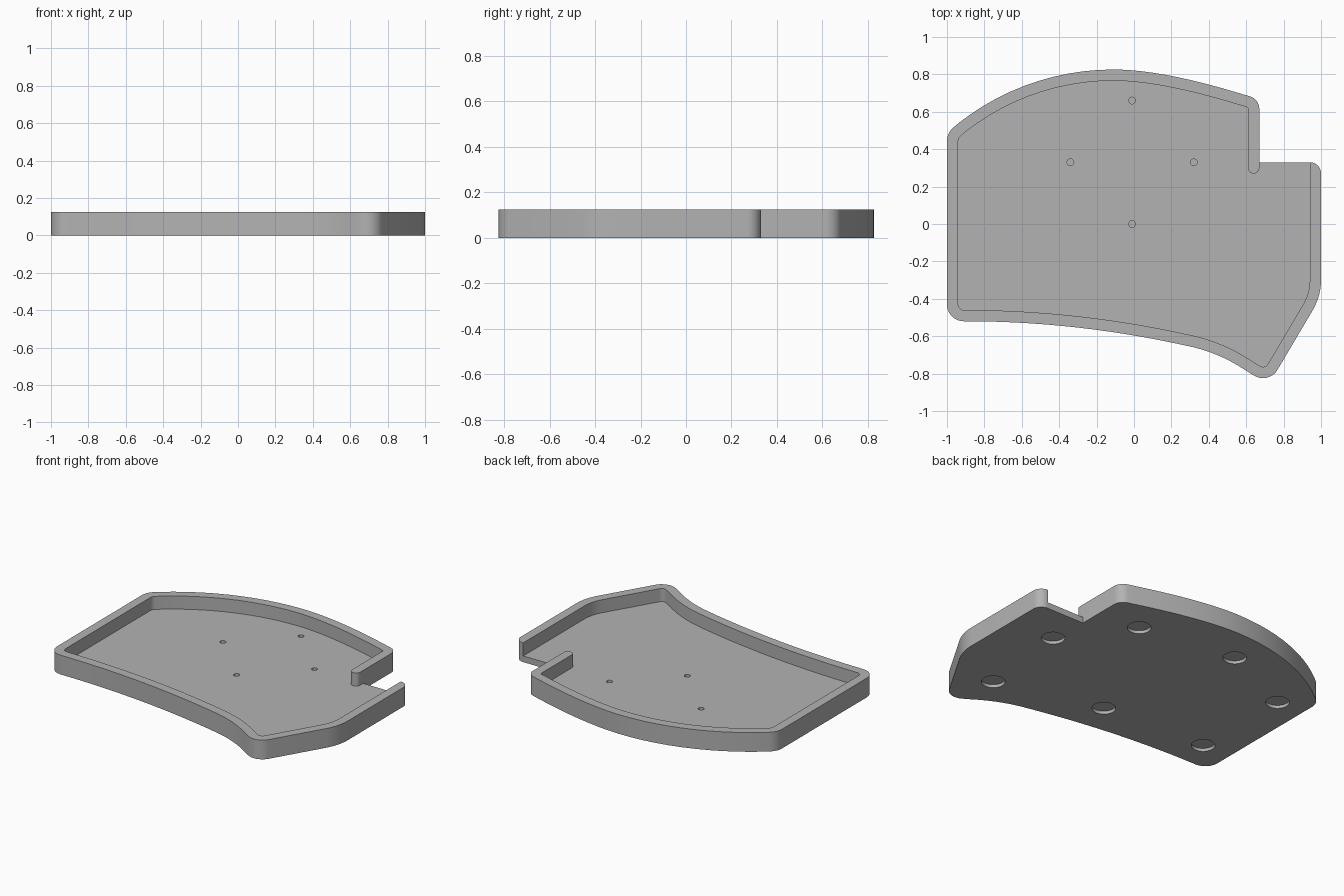
import bpy, bmesh, math
from mathutils import Vector

HEIGHT, FLOOR, WALL = 0.125, 0.04, 0.06

cube = bpy.data.objects.get("Cube")
if cube:
    bpy.data.objects.remove(cube, do_unlink=True)


def bezier(a, c, b, n=14):
    """Points along a quadratic curve, with no corner rounding."""
    a, c, b = Vector(a), Vector(c), Vector(b)
    return [(*(a * (1 - t) ** 2 + c * 2 * t * (1 - t) + b * t * t), 0)
            for t in (i / n for i in range(n + 1))]


def arc(cx, cy, r, start, end, n):
    return [Vector((cx + r * math.cos(t), cy + r * math.sin(t)))
            for t in (start + (end - start) * i / n for i in range(n + 1))]


def rounded(points, n=10):
    """Fillet each inner point (x, y, radius) of an open path."""
    out = [Vector(points[0][:2])]
    for before, point, after in zip(points, points[1:], points[2:]):
        p, r = Vector(point[:2]), point[2]
        if r == 0:
            out.append(p)
            continue
        u = (Vector(before[:2]) - p).normalized()
        v = (Vector(after[:2]) - p).normalized()
        half = u.angle(v) / 2
        centre = p + (u + v).normalized() * r / math.sin(half)
        reach = r / math.tan(half)
        a, b = p + u * reach - centre, p + v * reach - centre
        turn = a.angle(b)
        for i in range(n + 1):
            t = i / n
            out.append(centre + (a * math.sin((1 - t) * turn)
                                 + b * math.sin(t * turn)) / math.sin(turn))
    return out + [Vector(points[-1][:2])]


def inset(path, d):
    """Shift an open path to its right-hand side."""
    out = []
    for i, p in enumerate(path):
        s = (p - path[i - 1]).normalized() if i else None
        e = (path[i + 1] - p).normalized() if i + 1 < len(path) else s
        s = s or e
        m = (Vector((s.y, -s.x)) + Vector((e.y, -e.x))).normalized()
        out.append(p + m * d / m.dot(Vector((e.y, -e.x))))
    return out


def add_prism(bm, outline, z0, z1):
    face = bm.faces.new([bm.verts.new((p.x, p.y, z0)) for p in outline])
    top = bmesh.ops.extrude_face_region(bm, geom=[face])["geom"]
    for v in top:
        if isinstance(v, bmesh.types.BMVert):
            v.co.z = z1


def make_object(name, prisms):
    bm = bmesh.new()
    for prism in prisms:
        add_prism(bm, *prism)
    bmesh.ops.recalc_face_normals(bm, faces=bm.faces)
    mesh = bpy.data.meshes.new(name)
    bm.to_mesh(mesh)
    bm.free()
    obj = bpy.data.objects.new(name, mesh)
    bpy.context.collection.objects.link(obj)
    return obj


def disc(x, y, r, n=32):
    return arc(x, y, r, 0, math.tau, n)[:-1]


# Rim path, clockwise from the notch
back_left = [(p.x, p.y, 0) for p in
             arc(-0.11, -0.514, 1.34, math.radians(131.6), math.pi / 2, 12)]
back_left[0] = (-1, 0.488, 0.1)
path = rounded(
    [(1, 0.4), (1, -0.386, 0.32), (0.721, -0.858, 0.09)]
    + bezier((0.6, -0.785), (0.46, -0.69), (0.3, -0.655))
    + bezier((0.3, -0.655), (-0.3, -0.52), (-0.9, -0.52))[1:]
    + [(-1, -0.52, 0.09)] + back_left
    + bezier((-0.11, 0.826), (0.15, 0.826), (0.58, 0.694))[1:]
    + [(0.67, 0.668, 0.07), (0.67, 0.3)])

# Tray body with the notched corner
corner = rounded([(0.67, 0.33), (1, 0.33, 0.06), (1, 0)])[:-1]
tray = make_object("tray", [(path[1:-1] + corner, 0, HEIGHT)])

# Pocket inside the rim, open at the notch around the rounded wall end
wall_end = arc(0.64, 0.3, WALL / 2, math.pi, math.tau, 12)
opening = [Vector((0.67, 0.33)), Vector((0.675, 0.4))]
pocket = make_object("pocket_cutter", [
    (inset(path, WALL)[:-1] + wall_end + opening, FLOOR, HEIGHT + 0.1)])

# Foot recesses below and small screw holes in the floor
feet = [(0.69, 0.08), (0.38, 0.5), (-0.28, 0.59), (-0.81, 0.35),
        (-0.8, -0.32), (-0.07, -0.36), (0.63, -0.54)]
holes = [(-0.01, 0.66), (-0.34, 0.33), (0.32, 0.33), (-0.01, 0)]
recesses = make_object("recess_cutter",
                       [(disc(x, y, 0.07), -0.03, 0.02) for x, y in feet]
                       + [(disc(x, y, 0.018, 20), 0.022, 0.08) for x, y in holes])

for cutter in (pocket, recesses):
    cutter.hide_render = True
    mod = tray.modifiers.new(cutter.name, "BOOLEAN")
    mod.operation = "DIFFERENCE"
    mod.solver = "EXACT"
    mod.object = cutter

# Apply the cuts and drop the cutters
graph = bpy.context.evaluated_depsgraph_get()
cut_mesh = bpy.data.meshes.new_from_object(tray.evaluated_get(graph))
tray.modifiers.clear()
tray.data = cut_mesh
for cutter in (pocket, recesses):
    bpy.data.objects.remove(cutter, do_unlink=True)

# Plain grey material
grey = bpy.data.materials.new("grey_plastic")
grey.use_nodes = True
colour = (0.45, 0.45, 0.45, 1)
grey.diffuse_color = colour
grey.node_tree.nodes["Principled BSDF"].inputs["Base Color"].default_value = colour
cut_mesh.materials.clear()
cut_mesh.materials.append(grey)

bpy.ops.object.select_all(action="DESELECT")
tray.select_set(True)
bpy.context.view_layer.objects.active = tray
bpy.ops.object.shade_smooth_by_angle(angle=math.radians(30))
